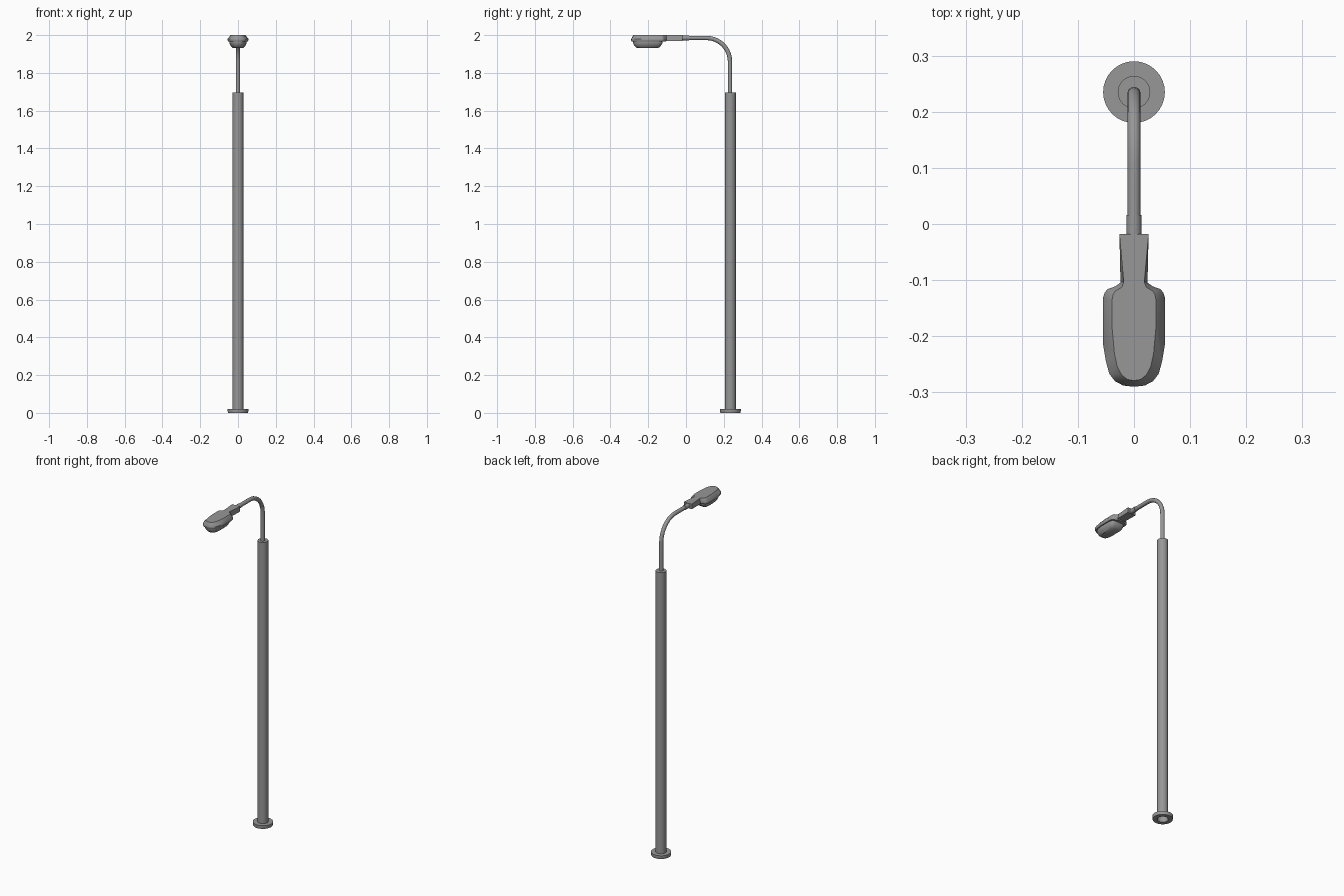
import bpy, bmesh, math

if "Cube" in bpy.data.objects:
    bpy.data.objects.remove(bpy.data.objects["Cube"])

POLE_Y = 0.235

# Dark grey paint shared by every part
paint = bpy.data.materials.new("dark_grey")
paint.diffuse_color = (0.31, 0.31, 0.31, 1)
paint.use_nodes = True
paint.node_tree.nodes["Principled BSDF"].inputs["Base Color"].default_value = paint.diffuse_color


def make_object(name, bm, angle=30):
    bmesh.ops.remove_doubles(bm, verts=bm.verts, dist=1e-6)
    bmesh.ops.recalc_face_normals(bm, faces=bm.faces)
    mesh = bpy.data.meshes.new(name)
    bm.to_mesh(mesh)
    bm.free()
    mesh.materials.append(paint)
    obj = bpy.data.objects.new(name, mesh)
    bpy.context.collection.objects.link(obj)
    bpy.ops.object.select_all(action='DESELECT')
    obj.select_set(True)
    bpy.context.view_layer.objects.active = obj
    bpy.ops.object.shade_smooth_by_angle(angle=math.radians(angle))
    return obj


def loft(name, rings, cap_start=True, cap_end=True, angle=30):
    """Skin a list of closed rings with equal point counts."""
    bm = bmesh.new()
    vs = [[bm.verts.new(p) for p in ring] for ring in rings]
    n = len(rings[0])
    for a, b in zip(vs, vs[1:]):
        for i in range(n):
            j = (i + 1) % n
            bm.faces.new((a[i], a[j], b[j], b[i]))
    if cap_start:
        bm.faces.new(vs[0])
    if cap_end:
        bm.faces.new(vs[-1])
    return make_object(name, bm, angle)


def lathe(name, profile, n, cap_start=True, cap_end=True):
    rings = [[(r * math.cos(2 * math.pi * i / n),
               POLE_Y + r * math.sin(2 * math.pi * i / n), z) for i in range(n)]
             for r, z in profile]
    return loft(name, rings, cap_start, cap_end)


def tube(name, path, r, n=16):
    """Round tube along a path of (y, z, tilt) points."""
    rings = []
    for y, z, t in path:
        ring = []
        for i in range(n):
            a = 2 * math.pi * i / n
            u = r * math.sin(a)
            ring.append((r * math.cos(a), y + u * math.cos(t), z + u * math.sin(t)))
        rings.append(ring)
    return loft(name, rings)


def outline(half, z):
    """Mirror a half outline (x > 0, ending on the centre line) to a ring."""
    pts = half + [(-x, y) for x, y in reversed(half[:-1])]
    return [(x, y, z) for x, y in pts]


def shrink(half, sx, sy, cy=-0.205):
    return [(x * sx, cy + (y - cy) * sy) for x, y in half]


# Base flange with an opening for the pole, and the open-bottomed pole
lathe("base_flange", [(0.029, 0), (0.053, 0), (0.055, 0.010), (0.055, 0.020), (0.029, 0.020)],
      32, False, False)
lathe("pole", [(0.029, 0), (0.029, 1.695)], 32, False, True)

# Bent arm: straight riser, quarter bend, straight run to the head
ARM_Y, R, ARM_Z, ARM_R = 0.233, 0.125, 1.985, 0.0115
path = [(ARM_Y, 1.69, 0)]
for i in range(11):
    t = math.pi / 2 * i / 10
    path.append((ARM_Y - R + R * math.cos(t), ARM_Z - R + R * math.sin(t), t))
path.append((-0.02, ARM_Z, math.pi / 2))
tube("arm", path, ARM_R)
tube("arm_sleeve", [(0.016, ARM_Z, math.pi / 2), (-0.03, ARM_Z, math.pi / 2)], 0.0135)


# Tapered neck between sleeve and lamp head
def neck_ring(y, top, bottom):
    return [(-top, y, 2.0), (top, y, 2.0), (bottom, y, 1.970), (-bottom, y, 1.970)]


loft("neck", [neck_ring(-0.018, 0.026, 0.026), neck_ring(-0.108, 0.018, 0.024)])

# Lamp head housing: flat top, chamfered shoulder, underside rim
outer = [(0.022, -0.103), (0.033, -0.111), (0.047, -0.116), (0.052, -0.122),
         (0.055, -0.131), (0.055, -0.215), (0.050, -0.245), (0.044, -0.267),
         (0.034, -0.280), (0.019, -0.288), (0, -0.290)]
top = [(0.018, -0.103), (0.022, -0.113), (0.033, -0.119), (0.037, -0.125),
       (0.039, -0.135), (0.039, -0.185), (0.035, -0.230), (0.030, -0.254),
       (0.022, -0.269), (0.012, -0.277), (0, -0.279)]
loft("head_housing", [outline(top, 2.0), outline(outer, 1.980), outline(outer, 1.972),
                      outline(shrink(outer, 0.92, 0.96), 1.965)], angle=40)

# Lens bowl under the housing
lens = [(0.022, -0.125), (0.036, -0.130), (0.044, -0.145), (0.045, -0.215),
        (0.040, -0.248), (0.029, -0.270), (0.014, -0.279), (0, -0.280)]
loft("lens", [outline(lens, 1.968), outline(lens, 1.956),
              outline(shrink(lens, 0.84, 0.88), 1.941),
              outline(shrink(lens, 0.60, 0.72), 1.931)], angle=40)
